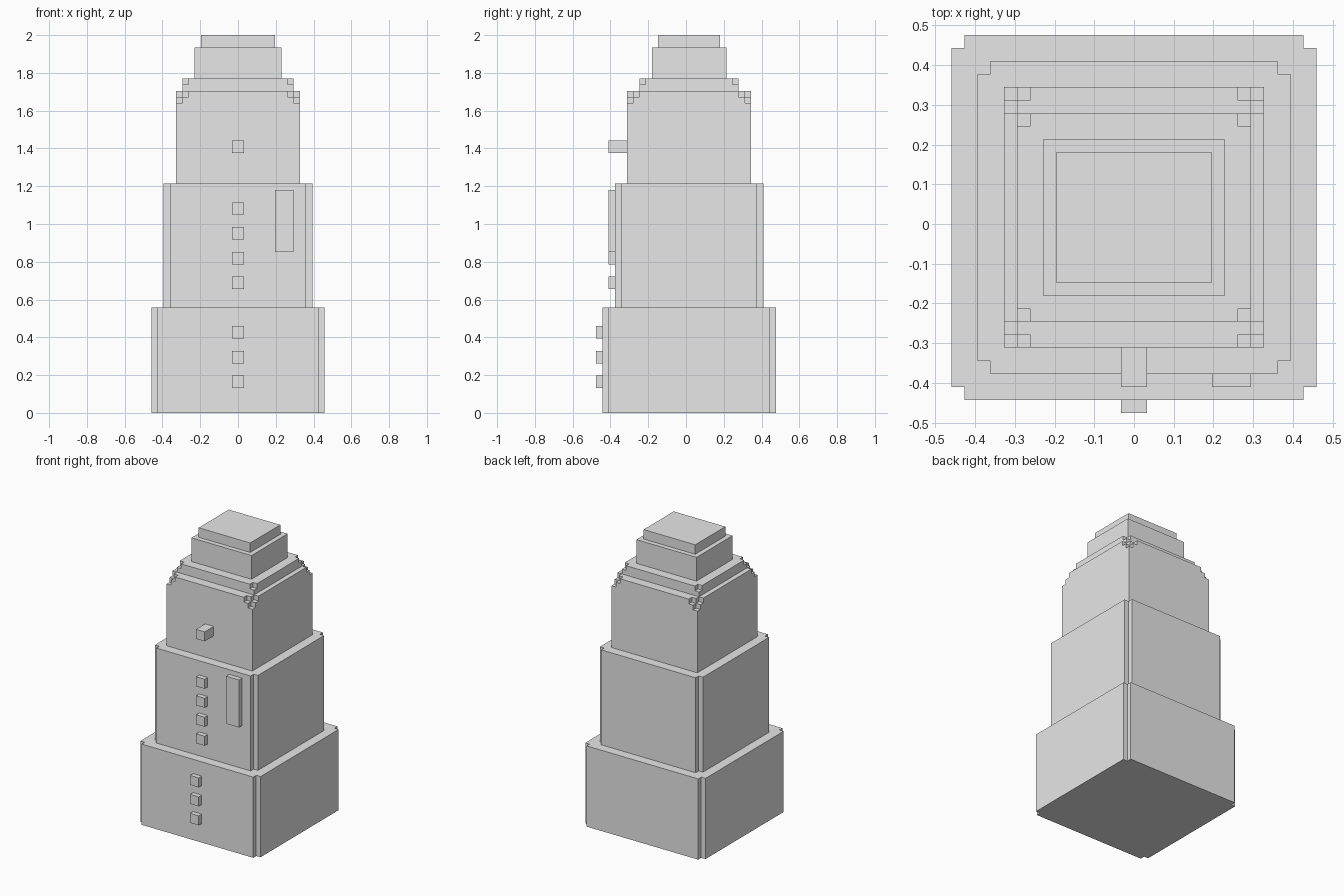
import bpy
from mathutils import Matrix, Vector

old = bpy.data.objects.get("Cube")
if old:
    bpy.data.objects.remove(old, do_unlink=True)

U = 2 / 61      # one block unit: the model is 61 blocks tall
MID = 0.5       # the body sits half a block behind the centre

grey = bpy.data.materials.new("plain grey")
grey.use_nodes = True
COLOUR = (0.8, 0.8, 0.8, 1)
grey.diffuse_color = COLOUR
grey.node_tree.nodes["Principled BSDF"].inputs["Base Color"].default_value = COLOUR


def box(name, x, y, z):
    """Box from (min, max) pairs in block units."""
    bpy.ops.mesh.primitive_cube_add(size=1)
    ob = bpy.context.object
    ob.name = ob.data.name = name
    centre = Vector([(a + b) / 2 * U for a, b in (x, y, z)])
    size = [(b - a) * U for a, b in (x, y, z)]
    ob.data.transform(Matrix.LocRotScale(centre, None, Vector(size)))
    ob.data.materials.append(grey)
    return ob


def tier(name, half_x, half_y, bottom, top, notches=()):
    """Body block with the same notches cut into its four upright corners."""
    ob = box(name, (-half_x, half_x), (MID - half_y, MID + half_y), (bottom, top))
    for dx, dy, dz in notches:
        for sx in (-1, 1):
            for sy in (-1, 1):
                x = sorted((sx * (half_x - dx), sx * (half_x + 1)))
                y = sorted((MID + sy * (half_y - dy), MID + sy * (half_y + 1)))
                cutter = box("cutter", x, y, (top - dz, top + 1))
                cutter.hide_render = True
                mod = ob.modifiers.new("notch", 'BOOLEAN')
                mod.operation = 'DIFFERENCE'
                mod.solver = 'EXACT'
                mod.object = cutter
                bpy.context.view_layer.objects.active = ob
                bpy.ops.object.modifier_apply(modifier=mod.name)
                bpy.data.objects.remove(cutter, do_unlink=True)
    return ob


# Stacked body, head and hat
tier("lower_body", 14, 14, 0, 17, [(1, 1, 18)])
tier("middle_body", 12, 12, 17, 37, [(1, 1, 20)])
tier("head", 10, 10, 37, 52, [(1, 1, 2), (2, 1, 1), (1, 2, 1)])
tier("hat_brim", 9, 8, 52, 54, [(1, 1, 1)])
tier("hat_crown", 7, 6, 54, 59)
tier("hat_top", 6, 5, 59, 61)

# Buttons down the front
for i in range(3):
    z = 4 + 4 * i
    box(f"lower_button_{i + 1}", (-1, 1), (-14.5, -13.5), (z, z + 2))
for i in range(4):
    z = 20 + 4 * i
    box(f"middle_button_{i + 1}", (-1, 1), (-12.5, -11.5), (z, z + 2))

# Nose and the hanging scarf end
box("nose", (-1, 1), (-12.5, -9.5), (42, 44))
box("scarf_end", (6, 9), (-12.5, -11.5), (26, 36))
